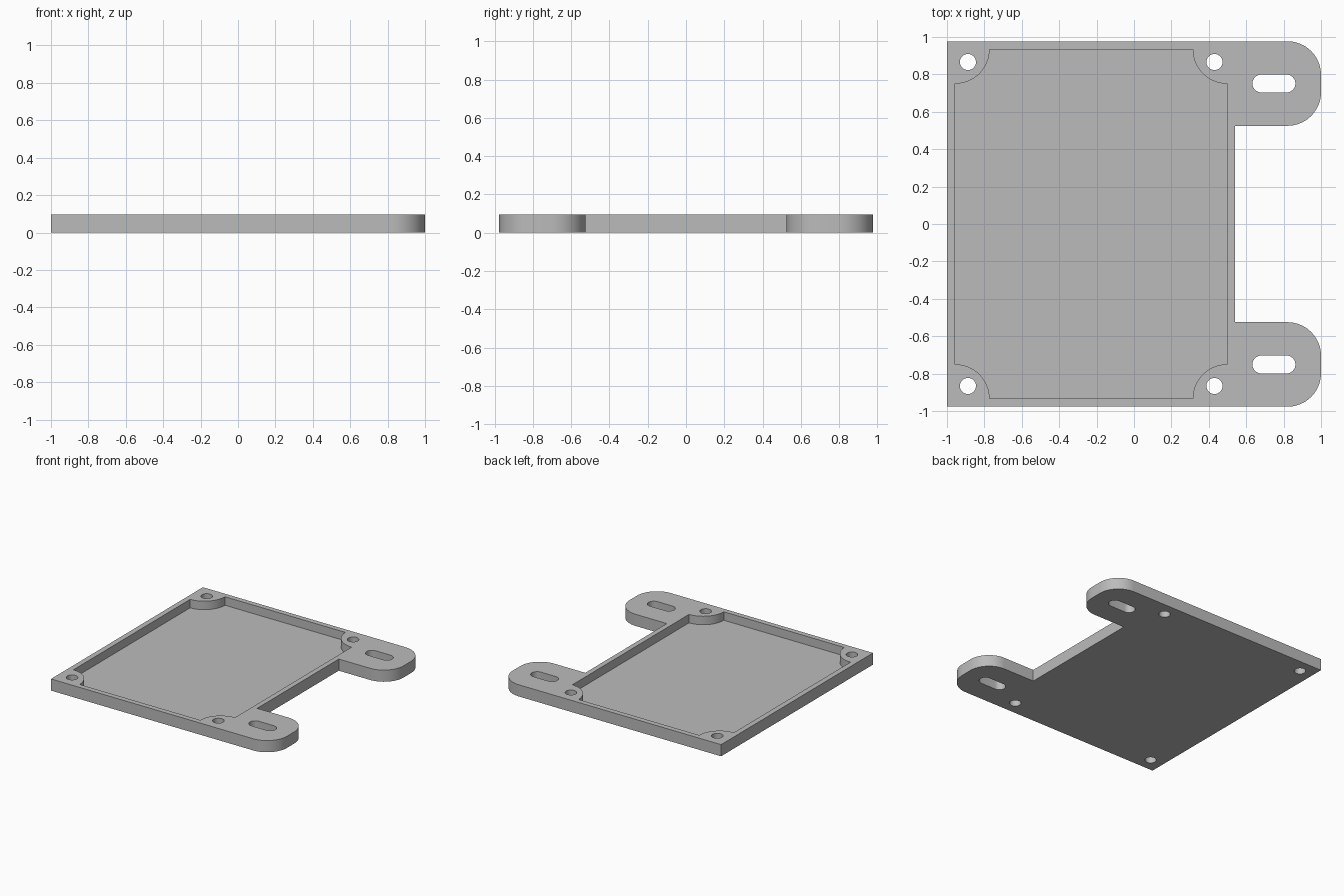
import bpy
import bmesh
from math import pi, cos, sin, radians

if "Cube" in bpy.data.objects:
    bpy.data.objects.remove(bpy.data.objects["Cube"])

HEIGHT, FLOOR = 0.095, 0.026
LEFT, NOTCH, TIP = -1.0, 0.54, 1.0
HALF_Y, EAR_Y, EAR_R = 0.977, 0.525, 0.18
PX0, PX1, PY, BOSS_R = -0.956, 0.498, 0.934, 0.184


def arc(cx, cy, r, start, end, steps=16):
    """Points along an arc, angles in degrees."""
    angles = [radians(start + (end - start) * i / steps) for i in range(steps + 1)]
    return [(cx + r * cos(a), cy + r * sin(a)) for a in angles]


def prism(name, outline, z0, z1):
    """Extrude a counter-clockwise outline from z0 to z1."""
    bm = bmesh.new()
    face = bm.faces.new([bm.verts.new((x, y, z0)) for x, y in outline])
    top = bmesh.ops.extrude_face_region(bm, geom=[face])["geom"]
    bmesh.ops.translate(bm, vec=(0, 0, z1 - z0),
                        verts=[v for v in top if isinstance(v, bmesh.types.BMVert)])
    bmesh.ops.recalc_face_normals(bm, faces=bm.faces)
    mesh = bpy.data.meshes.new(name)
    bm.to_mesh(mesh)
    bm.free()
    obj = bpy.data.objects.new(name, mesh)
    bpy.context.collection.objects.link(obj)
    return obj


# Plate with two rounded mounting ears
ear = (arc(TIP - EAR_R, EAR_Y + EAR_R, EAR_R, -90, 0)
       + arc(TIP - EAR_R, HALF_Y - EAR_R, EAR_R, 0, 90))
upper = [(NOTCH, EAR_Y)] + ear + [(LEFT, HALF_Y)]
lower = [(x, -y) for x, y in reversed(upper)]
plate = prism("mounting_plate", lower + upper, 0, HEIGHT)

# Pocket whose corners leave round screw bosses
pocket = (arc(PX0, -PY, BOSS_R, 90, 0) + arc(PX1, -PY, BOSS_R, 180, 90)
          + arc(PX1, PY, BOSS_R, 270, 180) + arc(PX0, PY, BOSS_R, 0, -90))
cutters = [prism("pocket_cutter", pocket, FLOOR, 0.3)]

# Screw holes and ear slots
for side in (-1, 1):
    for x in (-0.888, 0.43):
        cutters.append(prism("hole_cutter", arc(x, side * 0.866, 0.043, 0, 360, 32)[:-1], -0.1, 0.3))
    slot = (arc(0.815, side * 0.751, 0.048, -90, 90)
            + arc(0.681, side * 0.751, 0.048, 90, 270))
    cutters.append(prism("slot_cutter", slot, -0.1, 0.3))

bpy.context.view_layer.objects.active = plate
for cutter in cutters:
    cutter.hide_render = True
    mod = plate.modifiers.new("cut", "BOOLEAN")
    mod.operation = "DIFFERENCE"
    mod.solver = "EXACT"
    mod.object = cutter
    bpy.ops.object.modifier_apply(modifier=mod.name)
    bpy.data.objects.remove(cutter)

# Plain grey finish
grey = bpy.data.materials.new("grey")
grey.use_nodes = True
grey.diffuse_color = (0.5, 0.5, 0.5, 1)
grey.node_tree.nodes["Principled BSDF"].inputs["Base Color"].default_value = (0.5, 0.5, 0.5, 1)
plate.data.materials.clear()
plate.data.materials.append(grey)

bpy.ops.object.select_all(action="DESELECT")
plate.select_set(True)
bpy.ops.object.shade_smooth_by_angle(angle=radians(30))
